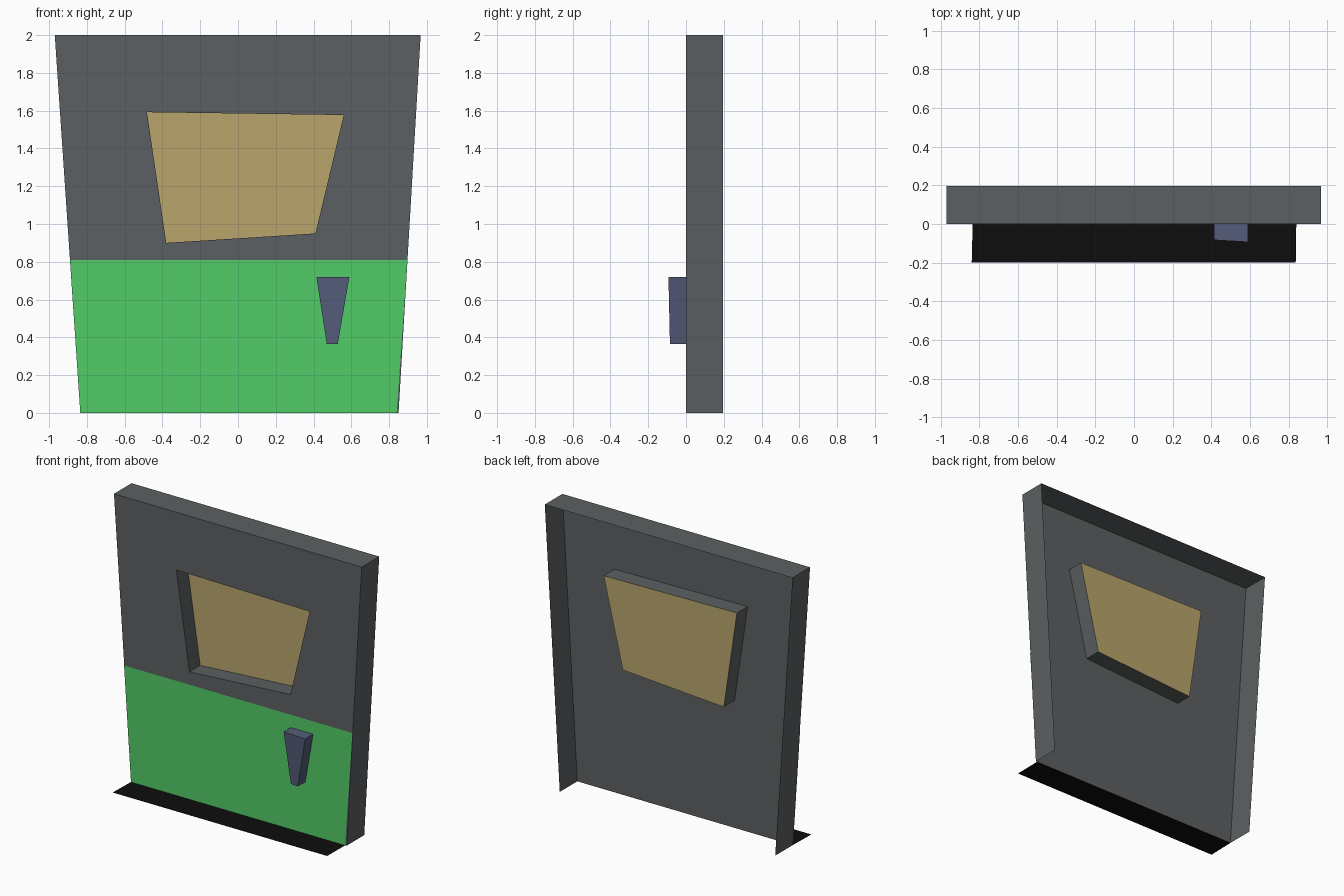
import bpy, bmesh

if "Cube" in bpy.data.objects:
    bpy.data.objects.remove(bpy.data.objects["Cube"])


def material(name, rgb):
    m = bpy.data.materials.new(name)
    m.diffuse_color = (*rgb, 1)
    m.use_nodes = True
    m.node_tree.nodes["Principled BSDF"].inputs["Base Color"].default_value = m.diffuse_color
    return m


grey = material("dark grey", (0.107, 0.117, 0.122))
green = material("bright green", (0.084, 0.604, 0.138))
tan = material("tan", (0.49, 0.38, 0.15))
blue = material("slate blue", (0.089, 0.107, 0.188))
black = material("black", (0.004, 0.004, 0.004))


def build(name, mat, rings, cap_first=False, cap_last=False, skip=()):
    """Bridge successive closed rings of points, with optional end caps."""
    bm = bmesh.new()
    vs = [[bm.verts.new(p) for p in r] for r in rings]
    for a, b in zip(vs, vs[1:]):
        for i in range(len(a)):
            if i not in skip:
                j = (i + 1) % len(a)
                bm.faces.new((a[i], a[j], b[j], b[i]))
    if cap_first:
        bm.faces.new(vs[0])
    if cap_last:
        bm.faces.new(vs[-1][::-1])
    me = bpy.data.meshes.new(name)
    bm.to_mesh(me)
    bm.free()
    me.materials.append(mat)
    ob = bpy.data.objects.new(name, me)
    bpy.context.collection.objects.link(ob)
    return ob


def at(profile, y):
    return [(x, y, z) for x, z in profile]


# Profiles in the x-z plane, clockwise or counter as seen from the front
outline = [(-0.835, 0), (0.85, 0), (0.967, 2), (-0.97, 2)]
opening = [(-0.38, 0.90), (0.41, 0.95), (0.56, 1.577), (-0.482, 1.592)]
lower = [(-0.835, 0), (0.84, 0), (0.897, 0.81), (-0.889, 0.81)]
grip_back = [(0.47, 0.365), (0.528, 0.365), (0.59, 0.72), (0.415, 0.72)]

# Front sheet around the window opening
build("door_sheet", grey, [at(outline, 0), at(opening, 0)])

# Folded flanges on both sides and the top, open at the bottom
build("door_flanges", grey, [at(outline, 0.196), at(outline, 0)], skip=(0,))

# Recessed window: grey reveal walls and tan pane
build("window_reveal", grey, [at(opening, 0), at(opening, 0.12)])
build("window_pane", tan, [at(opening, 0.12)], cap_first=True)

# Green lower panel laid on the sheet
build("lower_panel", green, [at(lower, -0.003)], cap_first=True)

# Tapered handle, slightly deeper at the top and right
front = [(x, -d, z) for (x, z), d in zip(grip_back, (0.080, 0.085, 0.093, 0.083))]
build("handle", blue, [front, at(grip_back, -0.001)], cap_first=True)

# Black sill lying flat on the ground in front of the door
build("sill", black, [[(-0.84, -0.2, 0), (0.837, -0.2, 0),
                       (0.84, 0, 0), (-0.835, 0, 0)]], cap_last=True)
